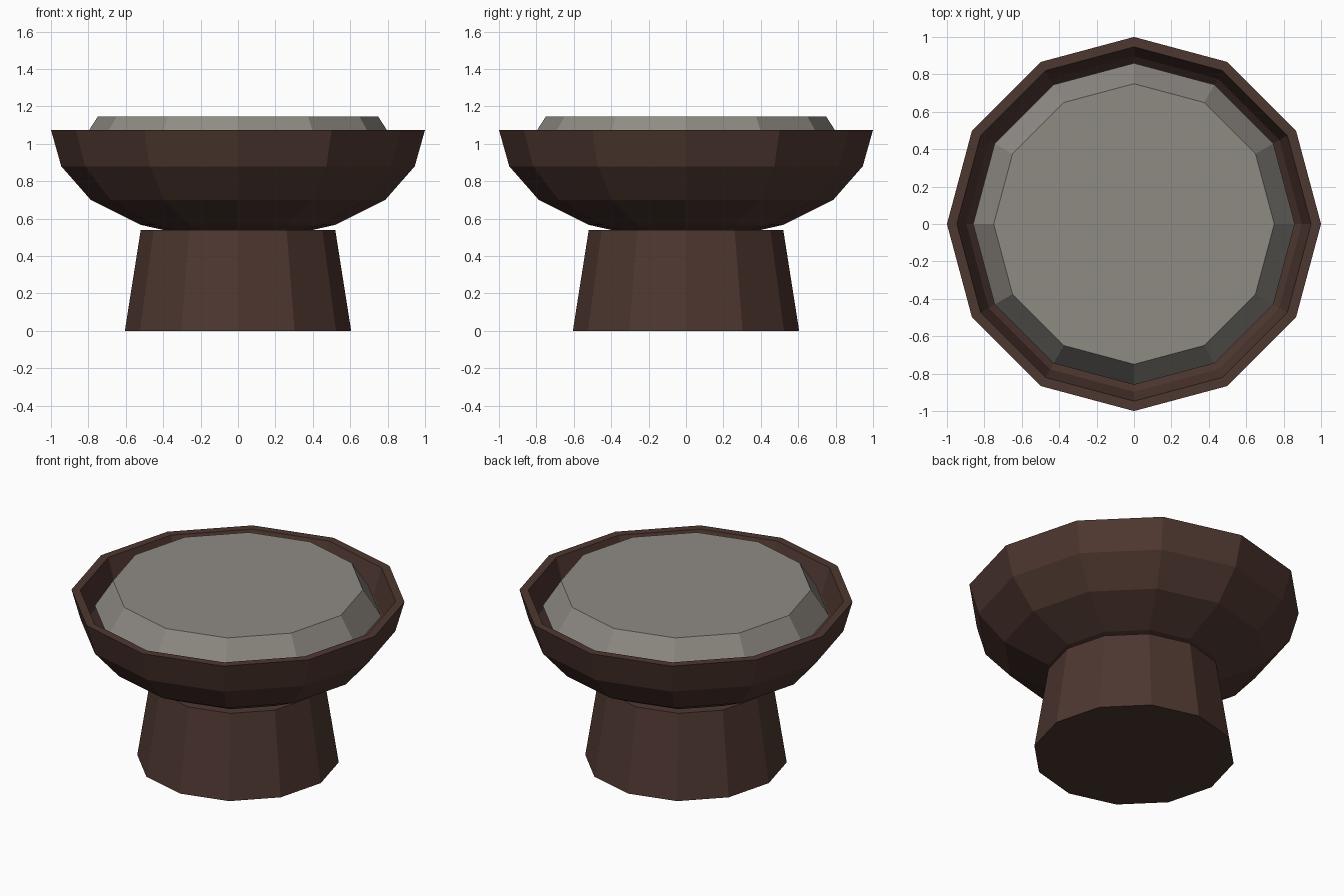
import bpy
import math

if "Cube" in bpy.data.objects:
    bpy.data.objects.remove(bpy.data.objects["Cube"])

SIDES = 12


def material(name, rgb):
    m = bpy.data.materials.new(name)
    m.diffuse_color = (*rgb, 1.0)
    m.use_nodes = True
    m.node_tree.nodes["Principled BSDF"].inputs["Base Color"].default_value = m.diffuse_color
    return m


def lathe(name, profile, mat):
    """Revolve (radius, z) points around z; a zero radius makes a pole."""
    verts, faces, rings = [], [], []
    for r, z in profile:
        start = len(verts)
        if r == 0:
            verts.append((0, 0, z))
            rings.append([start] * SIDES)
            continue
        for i in range(SIDES):
            a = 2 * math.pi * i / SIDES
            verts.append((r * math.cos(a), r * math.sin(a), z))
        rings.append(list(range(start, start + SIDES)))
    for lo, hi in zip(rings, rings[1:]):
        for i in range(SIDES):
            j = (i + 1) % SIDES
            quad = (lo[i], lo[j], hi[j], hi[i])
            faces.append(tuple(dict.fromkeys(quad)))
    # flat end caps where the profile does not end on the axis
    if profile[0][0] > 0:
        faces.append(tuple(reversed(rings[0])))
    if profile[-1][0] > 0:
        faces.append(tuple(rings[-1]))
    mesh = bpy.data.meshes.new(name)
    mesh.from_pydata(verts, [], faces)
    mesh.materials.append(mat)
    mesh.update()
    obj = bpy.data.objects.new(name, mesh)
    bpy.context.collection.objects.link(obj)
    return obj


wood = material("dark brown wood", (0.076, 0.038, 0.029))
grey = material("warm grey", (0.275, 0.258, 0.231))

# tapered foot
lathe("pedestal", [(0.605, 0), (0.52, 0.54)], wood)

# hollow bowl: outside, rim, then inside
lathe("bowl", [(0, 0.51), (0.40, 0.54), (0.52, 0.567), (0.787, 0.70),
               (0.945, 0.88), (1.0, 1.075),
               (0.947, 1.075), (0.897, 0.90), (0.755, 0.74),
               (0.50, 0.615), (0, 0.56)], wood)

# bevelled filling sitting inside the rim
lathe("filling", [(0.86, 0.975), (0.75, 1.145)], grey)
